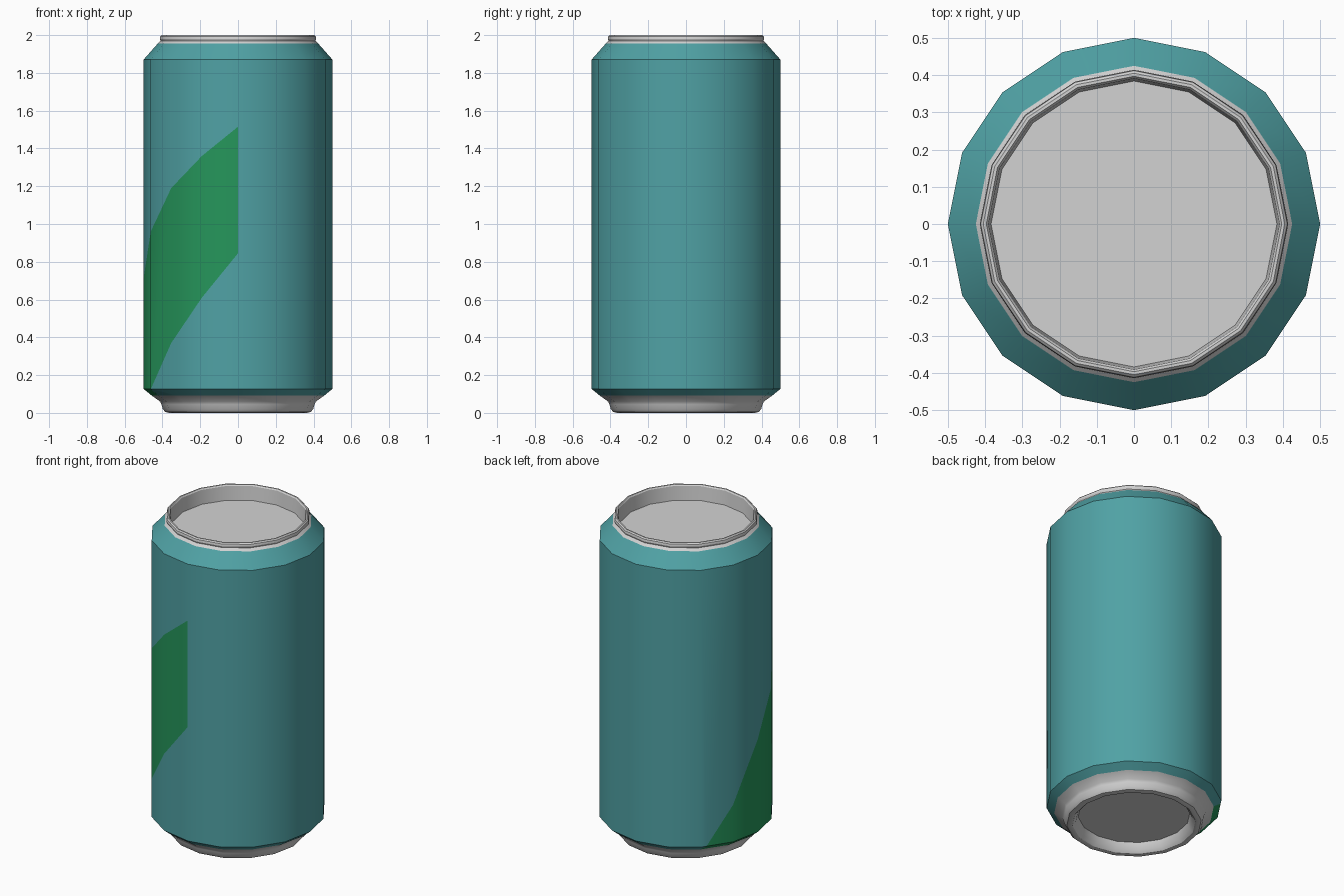
import bpy, bmesh, math
from mathutils import Vector

if "Cube" in bpy.data.objects:
    bpy.data.objects.remove(bpy.data.objects["Cube"])

SIDES = 16
STEP = 2 * math.pi / SIDES


def material(name, rgb):
    m = bpy.data.materials.new(name)
    m.diffuse_color = (*rgb, 1)
    m.use_nodes = True
    m.node_tree.nodes["Principled BSDF"].inputs["Base Color"].default_value = m.diffuse_color
    return m


teal = material("teal", (0.08, 0.36, 0.375))
green = material("green", (0.019, 0.305, 0.105))
silver = material("silver", (0.65, 0.65, 0.65))


def lathe(profile, cap_start=False, cap_end=False):
    """Revolve (radius, z) points, ordered so that faces point outward."""
    bm = bmesh.new()
    rings = [[bm.verts.new((r * math.cos(i * STEP), r * math.sin(i * STEP), z))
              for i in range(SIDES)] for r, z in profile]
    for a, b in zip(rings, rings[1:]):
        for i in range(SIDES):
            k = (i + 1) % SIDES
            bm.faces.new((a[i], a[k], b[k], b[i]))
    if cap_start:
        bm.faces.new(rings[0][::-1])
    if cap_end:
        bm.faces.new(rings[-1])
    return bm


def finish(bm, name, mats):
    me = bpy.data.meshes.new(name)
    bm.to_mesh(me)
    bm.free()
    for m in mats:
        me.materials.append(m)
    ob = bpy.data.objects.new(name, me)
    bpy.context.collection.objects.link(ob)
    bpy.ops.object.select_all(action='DESELECT')
    ob.select_set(True)
    bpy.context.view_layer.objects.active = ob
    bpy.ops.object.shade_smooth_by_angle(angle=math.radians(30))
    return ob


# Base: recessed bottom, rounded foot ring, lower part of the shoulder
finish(lathe([(0.32, 0.06), (0.335, 0.02), (0.352, 0.003), (0.365, 0.0),
              (0.385, 0.005), (0.398, 0.02), (0.405, 0.045), (0.412, 0.06),
              (0.457, 0.092)], cap_start=True), "can_base", [silver])

# Top: upper shoulder, rolled rim, recessed lid
finish(lathe([(0.425, 1.955), (0.41, 1.97), (0.414, 1.98), (0.412, 1.993),
              (0.405, 2.0), (0.397, 2.0), (0.391, 1.992), (0.384, 1.905)],
             cap_end=True), "can_top", [silver])

# Painted body with a diagonal green stripe that winds round the left side
bm = lathe([(0.457, 0.092), (0.5, 0.127), (0.5, 1.87), (0.425, 1.955)])
FIRST = 6
upper = [0.08, 0.36, 0.71, 0.96, 1.19, 1.36, 1.515]
lower = [-1.0, -0.6, -0.12, 0.125, 0.37, 0.61, 0.845]


def column(face):
    c = face.calc_center_median()
    return (math.atan2(c.y, c.x) % (2 * math.pi)) / STEP


for seg in range(len(upper) - 1):
    a0, a1 = (FIRST + seg) * STEP, (FIRST + seg + 1) * STEP
    mid = (a0 + a1) / 2
    for edge in (upper, lower):
        p0 = Vector((0.5 * math.cos(a0), 0.5 * math.sin(a0), edge[seg]))
        p1 = Vector((0.5 * math.cos(a1), 0.5 * math.sin(a1), edge[seg + 1]))
        normal = (p1 - p0).cross(Vector((math.cos(mid), math.sin(mid), 0)))
        faces = [f for f in bm.faces if int(column(f)) == FIRST + seg]
        geom = set(faces)
        for f in faces:
            geom.update(f.edges)
            geom.update(f.verts)
        bmesh.ops.bisect_plane(bm, geom=list(geom), dist=1e-5,
                               plane_co=p0, plane_no=normal)

for f in bm.faces:
    t = column(f) - FIRST
    s = math.floor(t)
    if 0 <= s < len(upper) - 1:
        u = t - s
        z = f.calc_center_median().z
        hi = upper[s] * (1 - u) + upper[s + 1] * u
        lo = lower[s] * (1 - u) + lower[s + 1] * u
        f.material_index = int(lo < z < hi)

finish(bm, "can_body", [teal, green])
